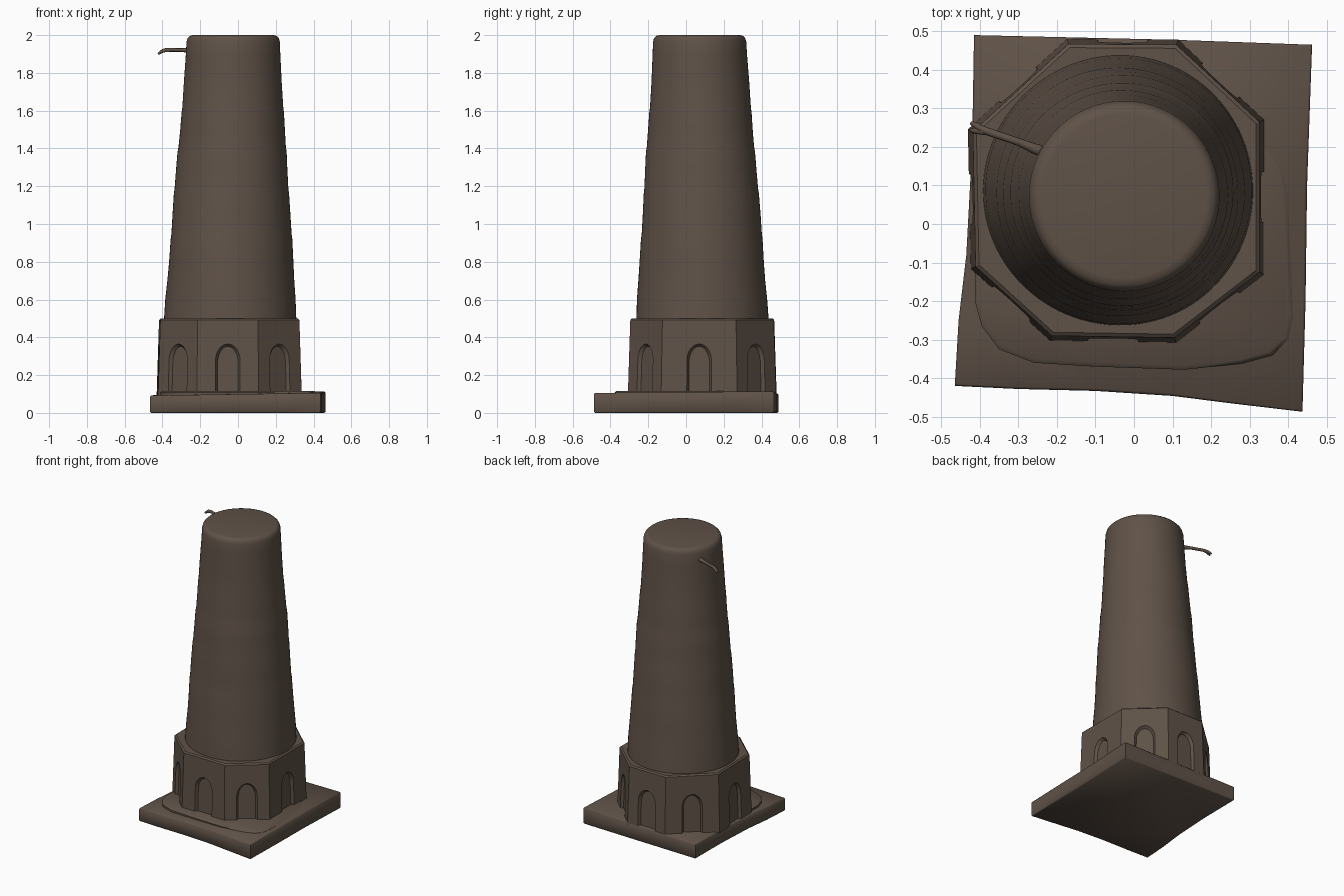
import bpy, bmesh, math
from mathutils import Vector

if "Cube" in bpy.data.objects:
    bpy.data.objects.remove(bpy.data.objects["Cube"])

stone = bpy.data.materials.new("dark brown stone")
stone.diffuse_color = (0.115, 0.084, 0.064, 1)
stone.use_nodes = True
stone.node_tree.nodes["Principled BSDF"].inputs["Base Color"].default_value = stone.diffuse_color


def finish(name, bm, angle=35):
    """Turn a bmesh into a shaded, coloured object."""
    bmesh.ops.remove_doubles(bm, verts=bm.verts, dist=1e-5)
    bmesh.ops.recalc_face_normals(bm, faces=bm.faces)
    me = bpy.data.meshes.new(name)
    bm.to_mesh(me)
    bm.free()
    for p in me.polygons:
        p.use_smooth = True
    me.set_sharp_from_angle(angle=math.radians(angle))
    me.materials.append(stone)
    ob = bpy.data.objects.new(name, me)
    bpy.context.scene.collection.objects.link(ob)
    return ob


def loft(name, rings, angle=35):
    """Skin a stack of point rings and cap both ends."""
    bm = bmesh.new()
    vs = [[bm.verts.new(p) for p in r] for r in rings]
    for a, b in zip(vs, vs[1:]):
        n = len(a)
        for i in range(n):
            j = (i + 1) % n
            bm.faces.new((a[i], a[j], b[j], b[i]))
    bm.faces.new(vs[0][::-1])
    bm.faces.new(vs[-1])
    return finish(name, bm, angle)


def shrink(pts, amount):
    """Move outline points towards the tower axis by a distance."""
    c = Vector((-0.02, 0.0))
    out = []
    for p in pts:
        d = Vector(p) - c
        out.append(c + d * (1 - amount / d.length))
    return out


# Uneven square plinth
outline = [(-0.465, -0.42), (-0.3, -0.428), (-0.1, -0.433), (0.1, -0.446), (0.25, -0.465),
           (0.437, -0.487), (0.445, -0.2), (0.449, 0.1), (0.462, 0.465), (0.1, 0.478),
           (-0.415, 0.49), (-0.42, 0.2), (-0.435, -0.08), (-0.455, -0.25)]


def plinth_z(p):
    return 0.103 + 0.016 * p[0] + 0.009 * p[1]


inner = shrink(outline, 0.007)
loft("plinth", [[(x, y, 0) for x, y in inner],
                [(x, y, 0.006) for x, y in outline],
                [(p[0], p[1], plinth_z(p) - 0.006) for p in outline],
                [(p[0], p[1], plinth_z(p)) for p in inner]], 50)

# Low rounded step on the plinth
step = [(-0.41, -0.08), (-0.413, -0.2), (-0.395, -0.265), (-0.35, -0.325), (-0.26, -0.36),
        (-0.1, -0.37), (0.13, -0.378), (0.28, -0.362), (0.36, -0.34), (0.4, -0.3),
        (0.412, -0.24), (0.405, -0.05), (0.4, 0.08), (0.385, 0.15), (0.33, 0.22),
        (0.1, 0.3), (-0.3, 0.2)]
loft("plinth_step", [[(x, y, 0.09) for x, y in step],
                     [(x, y, 0.108) for x, y in step],
                     [(p.x, p.y, 0.117) for p in shrink(step, 0.012)]], 50)

# Octagonal base with an arched niche on every side
octagon = [(-0.213, -0.29), (0.105, -0.295), (0.325, -0.125), (0.325, 0.265),
           (0.11, 0.465), (-0.17, 0.467), (-0.418, 0.24), (-0.411, -0.11)]
centre = Vector((-0.045, 0.085))
Z0, Z1, Z2 = 0.09, 0.492, 0.5
bm = bmesh.new()


def ring_point(i, z):
    """Corner of the flared octagon at a height."""
    p = Vector(octagon[i % 8])
    t = (Z1 - z) / (Z1 - Z0)
    d = (p - centre).normalized()
    q = p + d * 0.014 * t ** 1.0
    return Vector((q.x, q.y, z))


top = []
for i in range(8):
    a, b = ring_point(i, Z0), ring_point(i + 1, Z0)
    width = (b - a).length
    along = (b - a).normalized()
    inward = Vector((-along.y, along.x, 0))

    def wall(s, z):
        # s is the offset from the middle of the side
        lo, hi = ring_point(i, z), ring_point(i + 1, z)
        return lo.lerp(hi, 0.5 + s / width)

    def arch(half, crown):
        pts = [(-half, Z0)]
        spring = crown - 0.085
        for k in range(13):
            t = math.pi * (1 - k / 12)
            pts.append((half * math.cos(t), spring + 0.085 * math.sin(t)))
        return pts + [(half, Z0)]

    front = [bm.verts.new(wall(s, z)) for s, z in arch(0.066, 0.365)]
    back = [bm.verts.new(wall(s, z) + inward * 0.018) for s, z in arch(0.055, 0.352)]
    bl, br = bm.verts.new(a), bm.verts.new(b)
    tr, tl = bm.verts.new(ring_point(i + 1, Z1)), bm.verts.new(ring_point(i, Z1))
    bm.faces.new([bl] + front + [br, tr, tl])
    for k in range(len(front) - 1):
        bm.faces.new((front[k], front[k + 1], back[k + 1], back[k]))
    bm.faces.new(back)
    # rounded rim
    ends = []
    for j in (i + 1, i):
        p = Vector(octagon[j % 8])
        q = p + (centre - p).normalized() * 0.01
        ends.append(bm.verts.new((q.x, q.y, Z2)))
    bm.faces.new((tl, tr, ends[0], ends[1]))
    top.append(ends[1].co.copy())
bm.faces.new([bm.verts.new(p) for p in top])
finish("octagonal_base", bm, 30)

# Round tapering tower: height, radius
profile = [(0.48, 0.351), (0.6, 0.345), (0.7, 0.336), (0.8, 0.329), (0.92, 0.322), (0.95, 0.318),
           (1.05, 0.312), (1.16, 0.305), (1.19, 0.301), (1.3, 0.294), (1.38, 0.289), (1.41, 0.284),
           (1.5, 0.277), (1.59, 0.271), (1.62, 0.267), (1.75, 0.259), (1.9, 0.25),
           (1.965, 0.247), (1.985, 0.241), (1.996, 0.23), (2.0, 0.212)]
rings = []
for z, r in profile:
    t = (z - 0.5) / 1.5
    cx, cy = -0.04 + 0.015 * t, 0.087 - 0.015 * t
    ring = []
    for k in range(96):
        a = 2 * math.pi * k / 96
        wob = 0.0015 * math.sin(3 * a + 9 * z) if z < 1.9 else 0
        ring.append((cx + (r + wob) * math.cos(a), cy + (r + wob) * math.sin(a), z))
    rings.append(ring)
loft("tower", rings, 40)


# Forked twig-like hook near the top
def rod(name, pts):
    cu = bpy.data.curves.new(name, "CURVE")
    cu.dimensions = "3D"
    cu.bevel_depth = 1.0
    cu.bevel_resolution = 2
    cu.use_fill_caps = True
    sp = cu.splines.new("POLY")
    sp.points.add(len(pts) - 1)
    for q, (x, y, z, r) in zip(sp.points, pts):
        q.co = (x, y, z, 1)
        q.radius = r
    ob = bpy.data.objects.new(name, cu)
    bpy.context.scene.collection.objects.link(ob)
    bpy.ops.object.select_all(action="DESELECT")
    ob.select_set(True)
    bpy.context.view_layer.objects.active = ob
    bpy.ops.object.convert(target="MESH")
    me = bpy.context.object.data
    me.materials.clear()
    me.materials.append(stone)
    for p in me.polygons:
        p.use_smooth = True
        p.material_index = 0


rod("hook_arm", [(-0.235, 0.187, 1.918, 0.016), (-0.262, 0.197, 1.919, 0.013),
                 (-0.3, 0.213, 1.921, 0.01), (-0.38, 0.24, 1.922, 0.01),
                 (-0.398, 0.248, 1.917, 0.009), (-0.412, 0.257, 1.909, 0.008),
                 (-0.422, 0.262, 1.902, 0.005)])
rod("hook_prong", [(-0.37, 0.237, 1.921, 0.008), (-0.398, 0.241, 1.916, 0.009),
                   (-0.412, 0.242, 1.908, 0.008), (-0.423, 0.243, 1.9, 0.005)])
